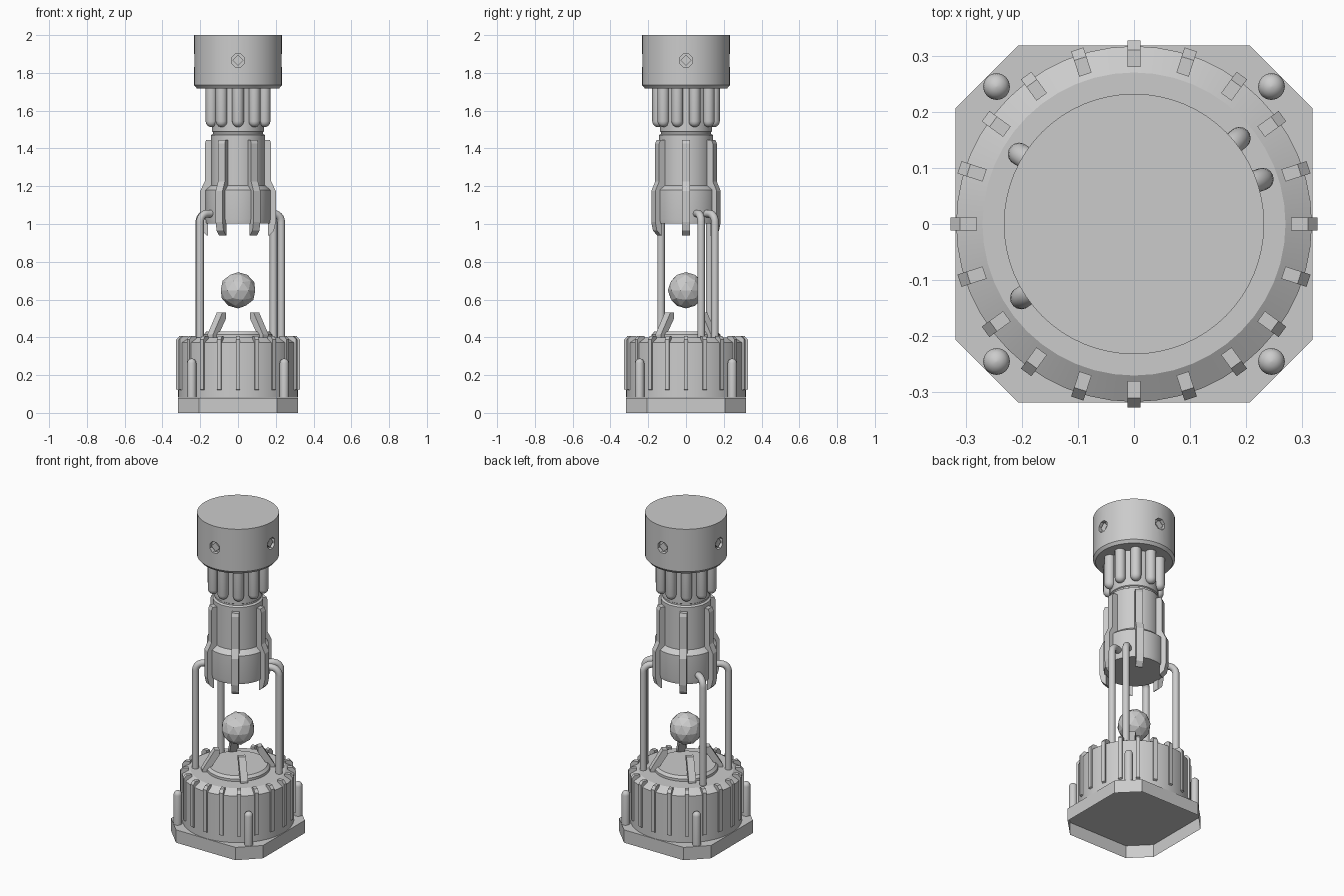
import bpy, bmesh
from math import sin, cos, pi, radians
from mathutils import Vector, Matrix

if "Cube" in bpy.data.objects:
    bpy.data.objects.remove(bpy.data.objects["Cube"])


def finish(bm, name, smooth=True, recalc=True):
    if recalc:
        bmesh.ops.recalc_face_normals(bm, faces=bm.faces)
    me = bpy.data.meshes.new(name)
    bm.to_mesh(me)
    bm.free()
    ob = bpy.data.objects.new(name, me)
    bpy.context.collection.objects.link(ob)
    if smooth:
        smooth_obj(ob)
    return ob


def select_only(ob):
    bpy.ops.object.select_all(action='DESELECT')
    ob.select_set(True)
    bpy.context.view_layer.objects.active = ob


def smooth_obj(ob):
    select_only(ob)
    bpy.ops.object.shade_smooth_by_angle(angle=radians(27))


def add_lathe(bm, profile, segs=48, center=(0, 0)):
    """Revolve an (r, z) profile and close both ends."""
    rings = []
    for r, z in profile:
        rings.append([bm.verts.new((center[0] + r * cos(2 * pi * i / segs),
                                    center[1] + r * sin(2 * pi * i / segs), z))
                      for i in range(segs)])
    for a, b in zip(rings, rings[1:]):
        for i in range(segs):
            j = (i + 1) % segs
            bm.faces.new((a[i], a[j], b[j], b[i]))
    bm.faces.new(rings[0])
    bm.faces.new(rings[-1])


def lathe(name, profile, segs=48):
    bm = bmesh.new()
    add_lathe(bm, profile, segs)
    return finish(bm, name)


def add_fin(bm, profile, width, angle):
    """Radial slab with an (r, z) outline."""
    rot = Matrix.Rotation(angle, 3, 'Z')
    sides = [[bm.verts.new(rot @ Vector((r, s * width / 2, z))) for r, z in profile]
             for s in (-1, 1)]
    bm.faces.new(sides[0])
    bm.faces.new(sides[1])
    n = len(profile)
    for i in range(n):
        j = (i + 1) % n
        bm.faces.new((sides[0][i], sides[0][j], sides[1][j], sides[1][i]))


def fins(name, profile, width, count, start=0.0):
    bm = bmesh.new()
    for i in range(count):
        add_fin(bm, profile, width, start + 2 * pi * i / count)
    return finish(bm, name, False)


def dome(r, top, steps=4):
    """Quarter-round profile ending a rod at height top."""
    return [(max(r * sin(pi / 2 * k / steps), 0.001), top - r + r * cos(pi / 2 * k / steps))
            for k in range(steps + 1)]


# Octagonal foot plate, open underneath
bm = bmesh.new()
a, b = 0.318, 0.206
outline = [(a, -b), (a, b), (b, a), (-b, a), (-a, b), (-a, -b), (-b, -a), (b, -a)]
low = [bm.verts.new((x, y, 0)) for x, y in outline]
top = [bm.verts.new((x, y, 0.08)) for x, y in outline]
bm.faces.new(top)
for i in range(8):
    j = (i + 1) % 8
    bm.faces.new((low[i], low[j], top[j], top[i]))
finish(bm, "foot_plate", False, recalc=False)

# Ribbed base drum and raised emitter disc
lathe("base_drum", [(0.27, 0.4), (0.317, 0.372), (0.317, 0.081)])
lathe("emitter_disc", [(0.168, 0.43), (0.182, 0.415), (0.182, 0.38)])
fins("drum_ribs", [(0.28, 0.37), (0.28, 0.407), (0.31, 0.407), (0.327, 0.388),
                   (0.327, 0.125), (0.305, 0.115), (0.305, 0.36)], 0.023, 20)

# Round-topped corner posts
bm = bmesh.new()
for x in (-0.245, 0.245):
    for y in (-0.245, 0.245):
        add_lathe(bm, dome(0.024, 0.288) + [(0.024, 0.081)], 16, (x, y))
finish(bm, "corner_posts")

# Four claws leaning in around the crystal
fins("claws", [(0.175, 0.385), (0.208, 0.385), (0.208, 0.415), (0.137, 0.532),
               (0.11, 0.532), (0.11, 0.5), (0.172, 0.405)], 0.042, 4, pi / 4)

# Floating faceted crystal
bm = bmesh.new()
bmesh.ops.create_icosphere(bm, subdivisions=2, radius=0.096,
                           matrix=Matrix.Translation((0, 0, 0.649)))
finish(bm, "crystal", False)

# Bent support rods
for i, (x, y) in enumerate([(-0.205, 0.125), (0.188, 0.153), (0.229, 0.08), (-0.201, -0.132)]):
    cu = bpy.data.curves.new("support_rod", 'CURVE')
    cu.dimensions = '3D'
    cu.bevel_depth = 0.02
    cu.bevel_resolution = 6
    cu.use_fill_caps = True
    R = Vector((x, y, 0)).length
    path = [(R, 0.38)]
    bend = 0.045
    for k in range(7):
        t = pi / 2 * k / 6
        path.append((R - bend + bend * cos(t), 1.01 + bend * sin(t)))
    path.append((0.13, 1.055))
    sp = cu.splines.new('POLY')
    sp.points.add(len(path) - 1)
    for p, (r, z) in zip(sp.points, path):
        p.co = (x / R * r, y / R * r, z, 1)
    ob = bpy.data.objects.new("support_rod_%d" % (i + 1), cu)
    bpy.context.collection.objects.link(ob)
    select_only(ob)
    bpy.ops.object.convert(target='MESH')
    smooth_obj(bpy.context.view_layer.objects.active)

# Stepped grip body with neck
lathe("grip_body", [(0.138, 1.74), (0.138, 1.49), (0.132, 1.486), (0.132, 1.477),
                    (0.143, 1.47), (0.143, 1.205), (0.173, 1.18),
                    (0.173, 1.025), (0.169, 1.003)])
fins("grip_fins", [(0.13, 1.445), (0.168, 1.445), (0.176, 1.425), (0.176, 1.225), (0.2, 1.175),
                   (0.2, 1.01), (0.19, 0.965), (0.165, 0.94), (0.16, 0.94), (0.16, 1.17),
                   (0.13, 1.22)], 0.042, 6)

# Ring of round-ended flutes under the cap
bm = bmesh.new()
for i in range(10):
    t = pi / 2 + 2 * pi * i / 10
    prof = [(r, 1.513 * 2 - z) for r, z in dome(0.031, 1.513)]
    add_lathe(bm, prof + [(0.031, 1.74)], 16, (0.148 * cos(t), 0.148 * sin(t)))
finish(bm, "flutes")

# Top cap with four screw recesses
cap = lathe("top_cap", [(0.232, 2.0), (0.232, 1.735), (0.218, 1.718)], 64)
bm = bmesh.new()
screws = bmesh.new()
for i in range(4):
    m = (Matrix.Rotation(pi / 2 * i, 4, 'Z') @ Matrix.Translation((0.232, 0, 1.866))
         @ Matrix.Rotation(pi / 2, 4, 'Y'))
    bmesh.ops.create_cone(bm, cap_ends=True, segments=8, radius1=0.037, radius2=0.037,
                          depth=0.05, matrix=m @ Matrix.Rotation(pi / 8, 4, 'Z'))
    bmesh.ops.create_cone(screws, cap_ends=True, segments=4, radius1=0.029, radius2=0.029,
                          depth=0.04, matrix=m @ Matrix.Translation((0, 0, -0.03)))
finish(screws, "screw_heads", False)
cutter = finish(bm, "screw_cutter", False)
mod = cap.modifiers.new("recesses", 'BOOLEAN')
mod.operation = 'DIFFERENCE'
mod.solver = 'EXACT'
mod.object = cutter
select_only(cap)
bpy.ops.object.modifier_apply(modifier=mod.name)
bpy.data.objects.remove(cutter)
smooth_obj(cap)
